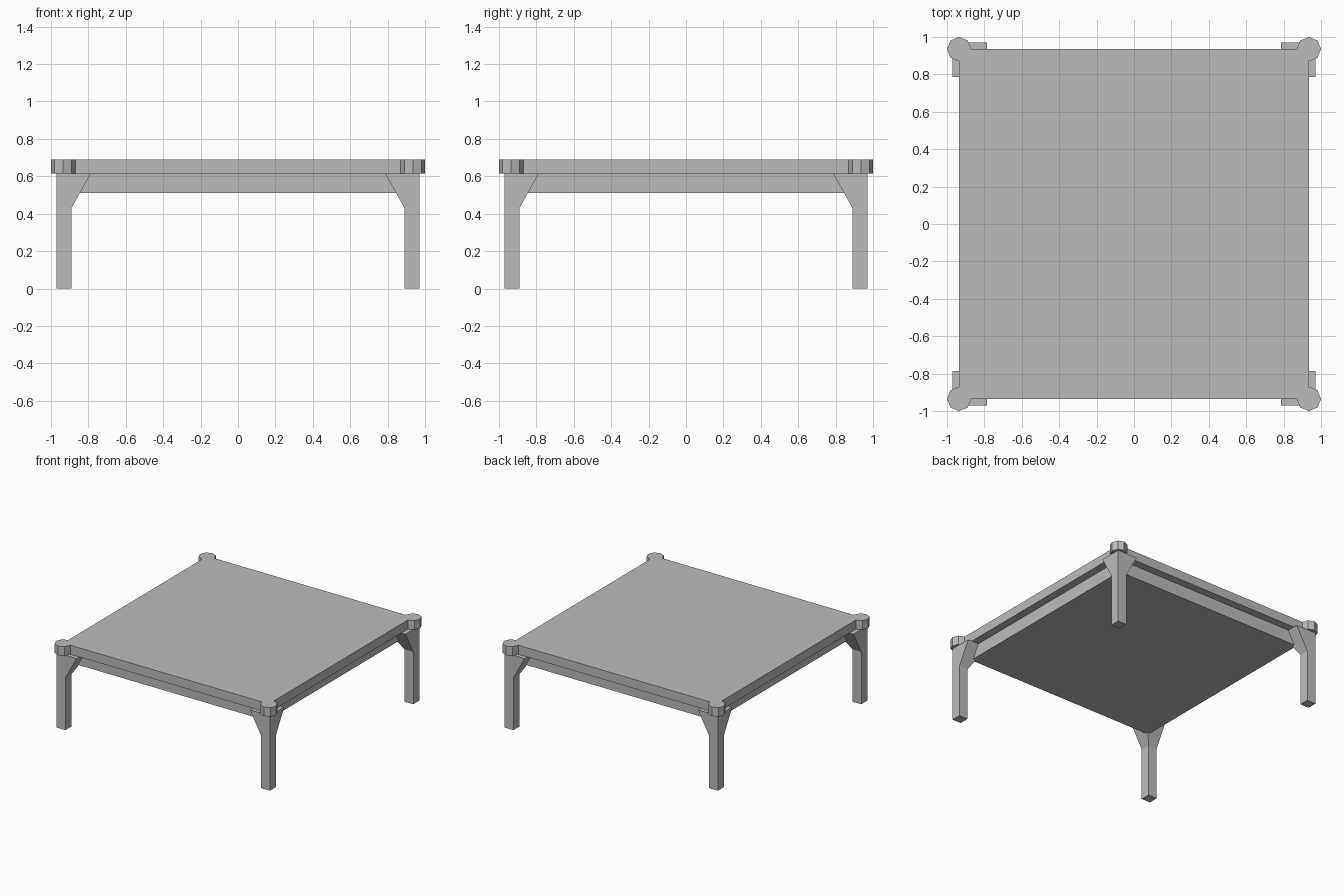
import bpy, bmesh, math

if "Cube" in bpy.data.objects:
    bpy.data.objects.remove(bpy.data.objects["Cube"])

grey = bpy.data.materials.new("plain_grey")
grey.diffuse_color = (0.5, 0.5, 0.5, 1)
grey.use_nodes = True
grey.node_tree.nodes["Principled BSDF"].inputs["Base Color"].default_value = grey.diffuse_color

EDGE = 0.935             # half width of the table top
RIM = 0.065              # corner knob radius
UNDER, TOP = 0.615, 0.69


def finish(name, bm):
    bmesh.ops.recalc_face_normals(bm, faces=bm.faces)
    mesh = bpy.data.meshes.new(name)
    bm.to_mesh(mesh)
    bm.free()
    mesh.materials.append(grey)
    obj = bpy.data.objects.new(name, mesh)
    bpy.context.collection.objects.link(obj)
    return obj


def stack(name, rings):
    """Join equal-sided horizontal rings, given as (points, z), into a closed solid."""
    bm = bmesh.new()
    loops = [[bm.verts.new((x, y, z)) for x, y in pts] for pts, z in rings]
    n = len(loops[0])
    for low, high in zip(loops, loops[1:]):
        for i in range(n):
            j = (i + 1) % n
            bm.faces.new((low[i], low[j], high[j], high[i]))
    bm.faces.new(loops[0])
    bm.faces.new(loops[-1])
    return finish(name, bm)


def square(a, b, sx=1, sy=1):
    return [(sx * x, sy * y) for x, y in ((a, a), (b, a), (b, b), (a, b))]


# Table top with the recessed block beneath it
top = square(-EDGE, EDGE)
stack("table_top", [(top, UNDER), (top, TOP)])
block = square(-EDGE + RIM, EDGE - RIM)
stack("under_block", [(block, 0.51), (block, UNDER)])

for sx, side in ((-1, "left"), (1, "right")):
    for sy, end in ((-1, "front"), (1, "back")):
        # Leg with a straight post that flares inward at the top
        post = square(0.89, 0.97, sx, sy)
        flare = square(0.787, 0.97, sx, sy)
        stack(f"{end}_{side}_leg", [(post, 0), (post, 0.43), (flare, UNDER)])
        # Eight-sided knob at the table corner
        octagon = [(sx * EDGE + RIM * math.cos(k * math.pi / 4),
                    sy * EDGE + RIM * math.sin(k * math.pi / 4)) for k in range(8)]
        stack(f"{end}_{side}_corner_knob", [(octagon, UNDER), (octagon, TOP)])
